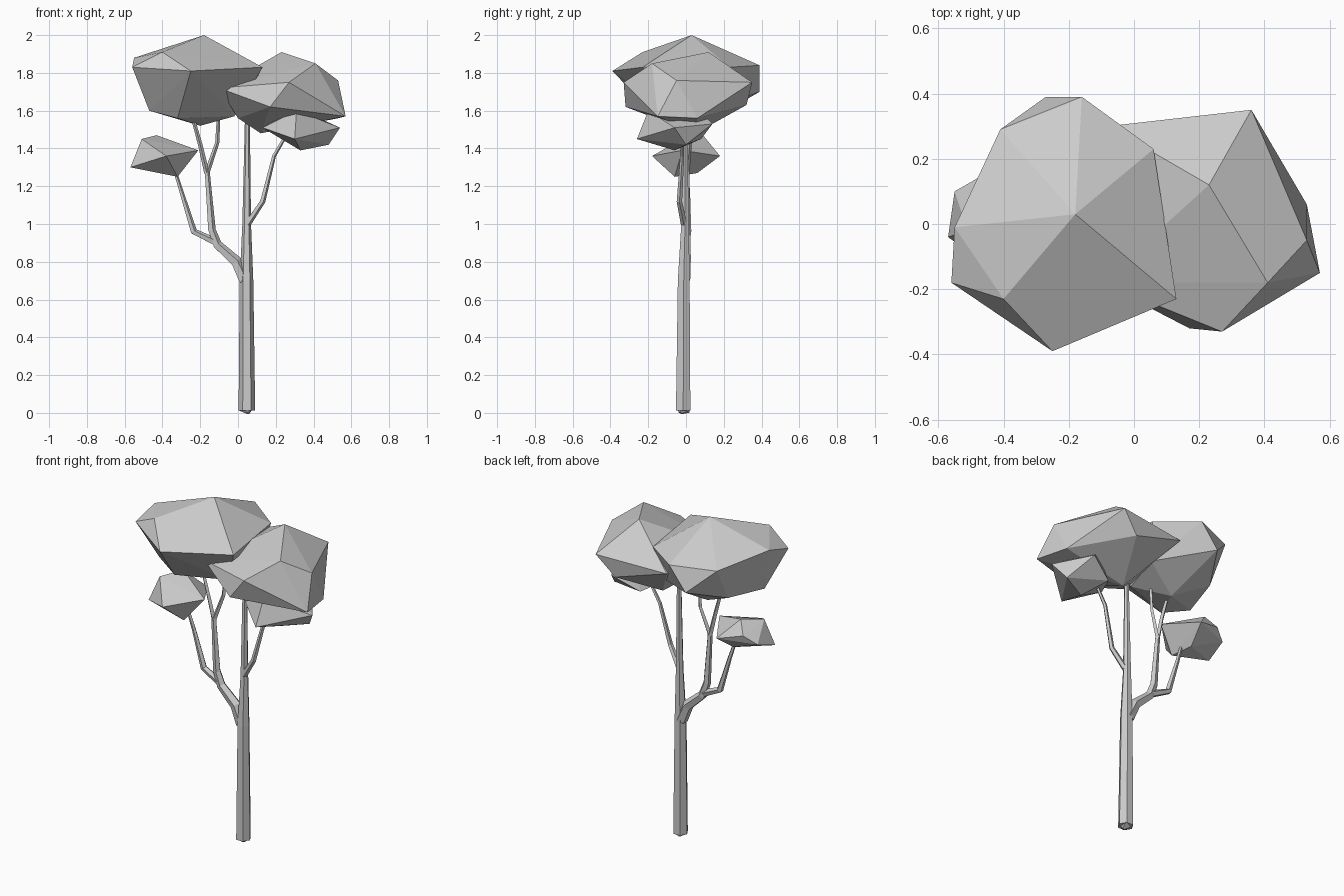
import bpy, bmesh, math
from mathutils import Vector

cube = bpy.data.objects.get("Cube")
if cube:
    bpy.data.objects.remove(cube, do_unlink=True)

grey = bpy.data.materials.new("light_grey")
grey.use_nodes = True
tone = (0.6, 0.6, 0.6, 1)
grey.diffuse_color = tone
grey.node_tree.nodes["Principled BSDF"].inputs["Base Color"].default_value = tone


def finish(name, bm):
    bmesh.ops.recalc_face_normals(bm, faces=bm.faces)
    mesh = bpy.data.meshes.new(name)
    bm.to_mesh(mesh)
    bm.free()
    mesh.materials.append(grey)
    bpy.context.collection.objects.link(bpy.data.objects.new(name, mesh))


def foliage(name, corners):
    """Faceted clump: the hull around a few corner points."""
    bm = bmesh.new()
    for corner in corners:
        bm.verts.new(corner)
    result = bmesh.ops.convex_hull(bm, input=bm.verts)
    loose = [v for v in result["geom_interior"] if isinstance(v, bmesh.types.BMVert)]
    bmesh.ops.delete(bm, geom=loose, context='VERTS')
    finish(name, bm)


def limb(name, path, sides=5):
    """Tapered faceted tube along (x, y, z, radius) stations."""
    bm = bmesh.new()
    points = [Vector(p[:3]) for p in path]
    last = len(points) - 1
    rings = []
    for i, point in enumerate(points):
        along = (points[min(i + 1, last)] - points[max(i - 1, 0)]).normalized()
        side = Vector((0, 1, 0)).cross(along).normalized()
        front = along.cross(side)
        ring = []
        for k in range(sides):
            a = math.tau * k / sides
            ring.append(bm.verts.new(point + path[i][3] * (side * math.cos(a) - front * math.sin(a))))
        rings.append(ring)
    for low, high in zip(rings, rings[1:]):
        for k in range(sides):
            n = (k + 1) % sides
            bm.faces.new((low[k], low[n], high[n], high[k]))
    bm.faces.new(rings[0])
    bm.faces.new(rings[-1])
    finish(name, bm)


# Trunk and branches
limb("trunk", [(.047, -.015, .012, .044), (.045, -.012, .7, .036),
               (.046, -.005, 1.0, .023), (.05, -.005, 1.62, .012)], 6)
limb("trunk_foot", [(.055, -.03, 0, .012), (.047, -.015, .025, .043)], 6)
limb("left_fork", [(.035, -.01, .7, .034), (-.01, -.005, .8, .032), (-.11, 0, .89, .026),
                   (-.14, 0, .97, .022), (-.165, .005, 1.29, .014)])
limb("left_fork_outer_twig", [(-.165, .005, 1.27, .014), (-.2, 0, 1.42, .012), (-.25, 0, 1.6, .009)], 4)
limb("left_fork_inner_twig", [(-.165, .005, 1.27, .014), (-.11, .02, 1.43, .011), (-.1, .02, 1.62, .009)], 4)
limb("low_side_branch", [(-.11, 0, .9, .022), (-.235, .01, .96, .019), (-.3, .01, 1.17, .012), (-.35, 0, 1.33, .008)])
limb("right_branch", [(.05, -.01, 1.0, .018), (.13, -.035, 1.12, .015), (.19, -.02, 1.36, .011), (.26, -.02, 1.48, .009)])

# Leaf clumps
foliage("large_crown", [
    (-.18, .03, 2), (-.56, -.18, 1.83), (-.25, -.39, 1.81), (-.4, -.23, 1.91),
    (-.55, -.01, 1.88), (-.41, .29, 1.83), (-.27, .39, 1.7), (-.16, .39, 1.84),
    (.06, .23, 1.83), (.13, -.23, 1.83), (-.47, -.08, 1.6), (-.32, -.15, 1.56),
    (-.2, .08, 1.52), (-.02, -.05, 1.57), (-.4, .17, 1.62), (.02, .17, 1.62)])
foliage("broad_crown", [
    (.23, .12, 1.91), (.41, -.18, 1.85), (.53, -.05, 1.76), (.57, -.15, 1.57),
    (.53, .06, 1.56), (.36, .35, 1.75), (.27, -.33, 1.75), (.17, -.32, 1.62),
    (-.1, -.18, 1.72), (-.08, .3, 1.73), (.25, .32, 1.63), (.12, .05, 1.48),
    (0, -.08, 1.56)])
foliage("low_left_clump", [
    (-.57, -.04, 1.3), (-.55, .1, 1.35), (-.51, -.02, 1.45), (-.43, .09, 1.47),
    (-.38, -.18, 1.36), (-.21, -.02, 1.39), (-.32, -.06, 1.25), (-.33, .18, 1.36),
    (-.36, .06, 1.27), (-.48, .14, 1.4)])
foliage("low_right_clump", [
    (.13, -.12, 1.51), (.3, -.26, 1.45), (.31, -.2, 1.6), (.54, -.06, 1.51),
    (.48, 0, 1.42), (.33, -.06, 1.39), (.4, .14, 1.53), (.25, .08, 1.45),
    (.3, .05, 1.62)])
